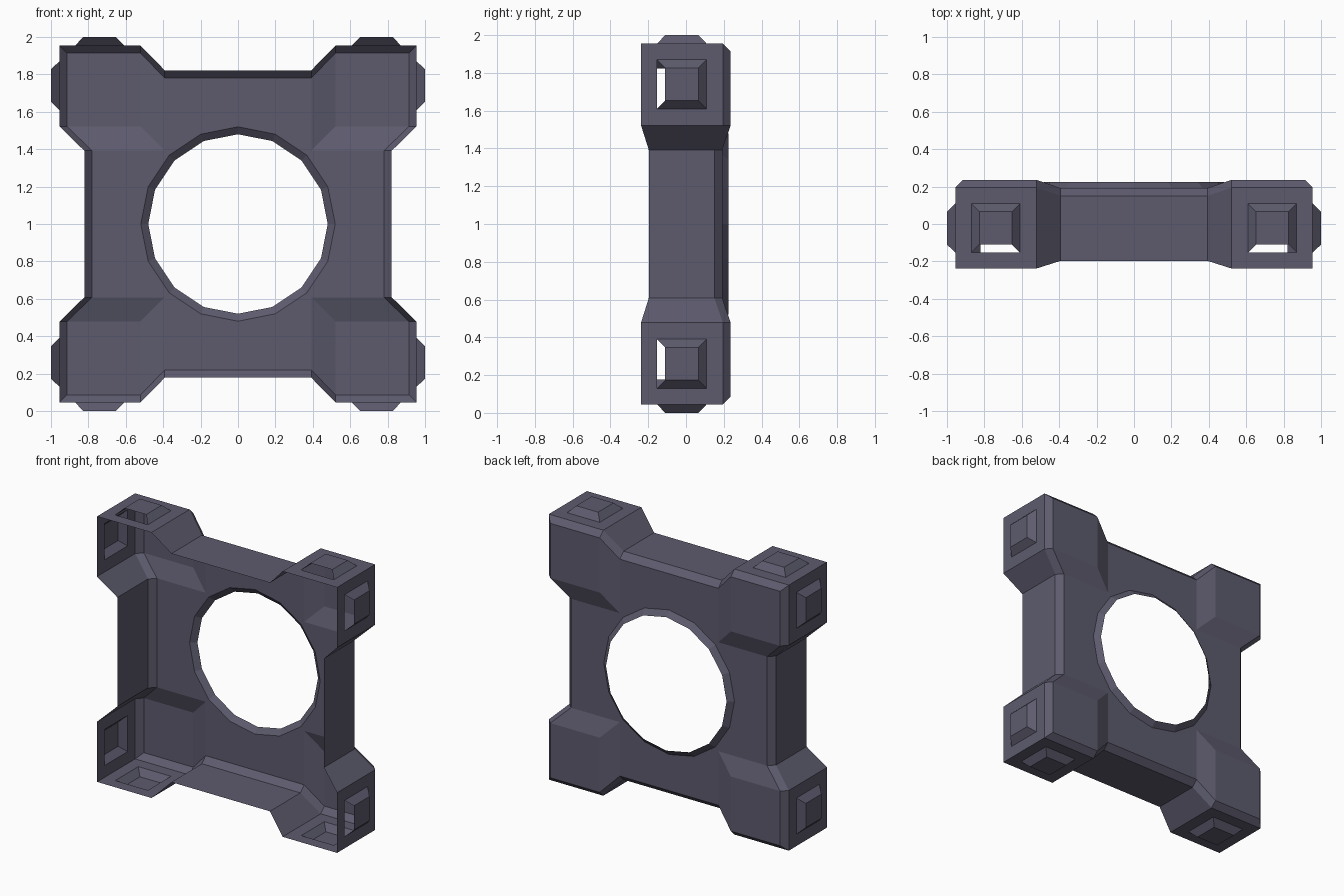
import bpy, bmesh
from math import sin, cos, radians
from mathutils import Vector

if "Cube" in bpy.data.objects:
    bpy.data.objects.remove(bpy.data.objects["Cube"])

mat = bpy.data.materials.new("dark_slate")
mat.diffuse_color = (0.11, 0.105, 0.155, 1)
mat.use_nodes = True
mat.node_tree.nodes["Principled BSDF"].inputs["Base Color"].default_value = mat.diffuse_color


def build(name, faces):
    """Repeat faces of one eighth (u, v, depth) over all 8 symmetric sectors around z = 1."""
    bm = bmesh.new()
    for swap in (False, True):
        for su in (1, -1):
            for sv in (1, -1):
                for f in faces:
                    pts = [(v, u, y) if swap else (u, v, y) for u, v, y in f]
                    face = bm.faces.new([bm.verts.new((su * a, y, sv * b)) for a, b, y in pts])
                    face.normal_update()
                    c = face.calc_center_median()
                    if face.normal.dot(Vector((c.x, 1, c.z))) < 0:
                        face.normal_flip()
    bmesh.ops.remove_doubles(bm, verts=bm.verts, dist=0.0005)
    bmesh.ops.translate(bm, verts=bm.verts, vec=(0, 0, 1))
    me = bpy.data.meshes.new(name)
    bm.to_mesh(me)
    bm.free()
    me.materials.append(mat)
    ob = bpy.data.objects.new(name, me)
    bpy.context.collection.objects.link(ob)
    return ob


def rect(u0, u1, v, y0, y1):
    return [(u0, v, y0), (u1, v, y0), (u1, v, y1), (u0, v, y1)]


def arc(r, y):
    return [(r * cos(radians(a)), r * sin(radians(a)), y) for a in (90, 67.5, 45)]


# Outer rim stations: front edge, shoulder, chamfer top (front of the shell is open)
s0 = [(0, .822, -.197), (0, .822, .15), (0, .78, .192)]
s1 = [(.392, v, y) for _, v, y in s0]
s2 = [(.522, .955, -.238), (.522, .955, .195), (.522, .915, .236)]
s3 = [(.955, .955, -.238), (.955, .955, .195), (.915, .915, .236)]
shell = []
for a, b in ((s0, s1), (s1, s2)):
    for i in (0, 1):
        shell.append([a[i], b[i], b[i + 1], a[i + 1]])
shell.append([s2[1], s3[1], s3[2], s2[2]])

# Corner block wall with a square opening under the stud
wall = [s2[0], s3[0], s3[1], s2[1]]
base = rect(.61, .87, .955, -.153, .109)
tip = rect(.653, .827, 1.0, -.11, .066)
for i in range(4):
    j = (i + 1) % 4
    shell.append([wall[i], wall[j], base[j], base[i]])

# Raised block back, its inner slope, and the back plate around the hole
shell.append([(.522, .522, .236), s2[2], s3[2]])
shell.append([s1[2], s2[2], (.522, .522, .236), (.392, .392, .192)])
hole = arc(.52, .192)
shell.append([hole[0], hole[1], s1[2], s0[2]])
shell.append([hole[1], hole[2], (.392, .392, .192), s1[2]])
build("frame_shell", shell)

# Sloping lip around the 16-sided hole
edge = arc(.48, .224)
build("hole_lip", [[hole[i], hole[i + 1], edge[i + 1], edge[i]] for i in (0, 1)])

# Tapered studs on the block walls, open on the front slope
studs = [tip] + [[base[i], base[(i + 1) % 4], tip[(i + 1) % 4], tip[i]] for i in (1, 2, 3)]
build("corner_studs", studs)
